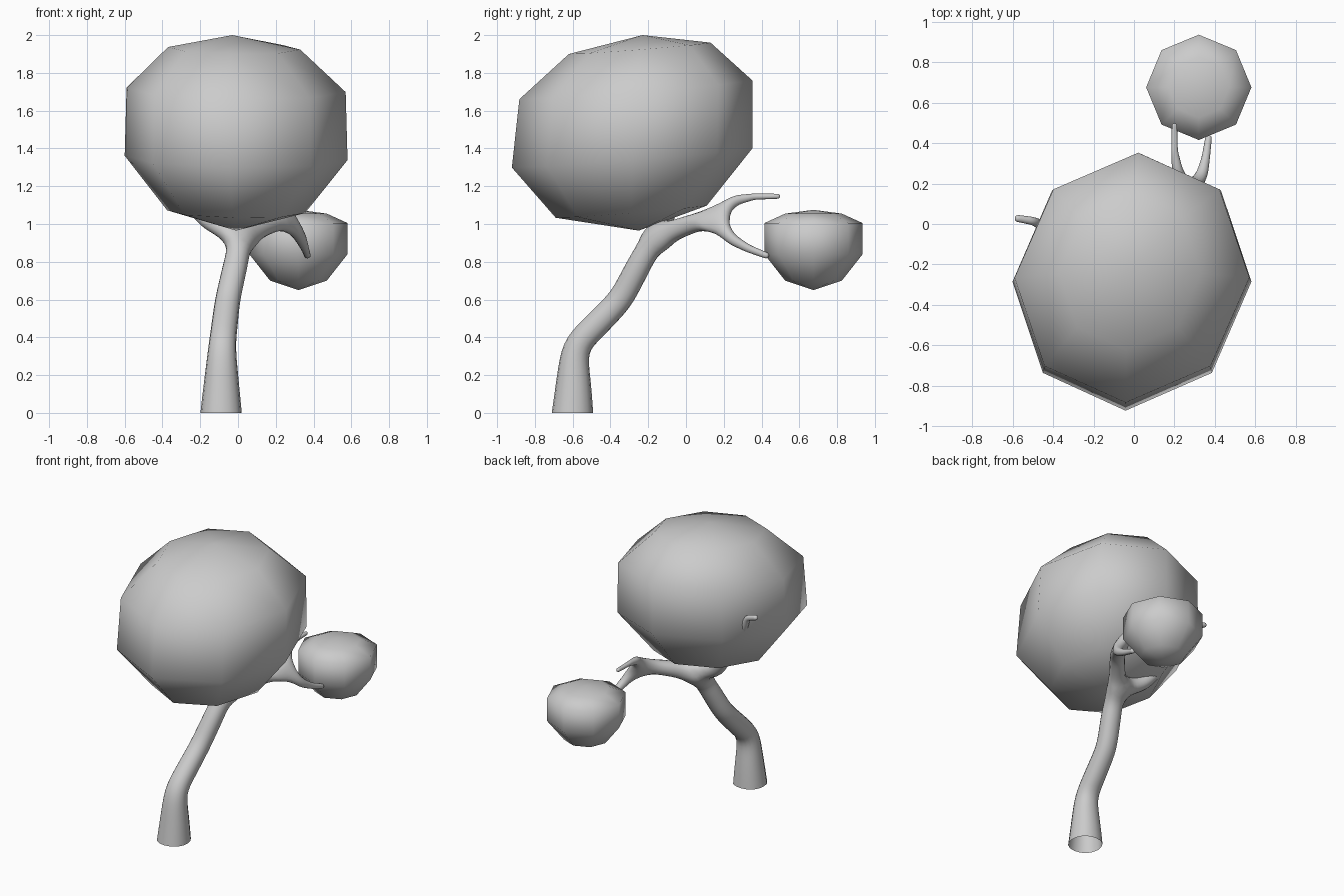
import bpy, bmesh, math
from mathutils import Vector

cube = bpy.data.objects.get("Cube")
if cube:
    bpy.data.objects.remove(cube, do_unlink=True)

grey = bpy.data.materials.new("plain_grey")
grey.use_nodes = True
COLOUR = (0.6, 0.6, 0.6, 1)
grey.diffuse_color = COLOUR
grey.node_tree.nodes["Principled BSDF"].inputs["Base Color"].default_value = COLOUR


def add_object(name, mesh):
    obj = bpy.data.objects.new(name, mesh)
    bpy.context.collection.objects.link(obj)
    return obj


def finish(mesh):
    mesh.materials.clear()
    mesh.materials.append(grey)
    mesh.shade_smooth()


def foliage(name, rings, top, bottom, tilt=(0, 0), skew=0.0):
    """Eight-sided clump: rings of (x, y, z, x radius, y radius) between two poles."""
    bm = bmesh.new()
    loops = []
    for cx, cy, cz, rx, ry in rings:
        loop = []
        for i in range(8):
            a = math.tau * i / 8
            dx, dy = rx * math.cos(a), ry * math.sin(a)
            loop.append(bm.verts.new((cx + dx + skew * dy, cy + dy,
                                      cz + tilt[0] * dx + tilt[1] * dy)))
        loops.append(loop)
    upper, lower = bm.verts.new(top), bm.verts.new(bottom)
    for i in range(8):
        j = (i + 1) % 8
        bm.faces.new((upper, loops[0][i], loops[0][j]))
        bm.faces.new((lower, loops[-1][j], loops[-1][i]))
        for a, b in zip(loops, loops[1:]):
            bm.faces.new((a[i], b[i], b[j], a[j]))
    bmesh.ops.recalc_face_normals(bm, faces=bm.faces)
    mesh = bpy.data.meshes.new(name)
    bm.to_mesh(mesh)
    bm.free()
    finish(mesh)
    return add_object(name, mesh)


# Foliage clumps
foliage("main_foliage", [
    (-0.02, -0.245, 1.93, 0.35, 0.375),
    (-0.01, -0.265, 1.71, 0.58, 0.617),
    (-0.01, -0.285, 1.35, 0.59, 0.637),
    (-0.01, -0.29, 1.065, 0.365, 0.40),
], (-0.03, -0.23, 2.0), (-0.01, -0.25, 0.965), tilt=(-0.02, 0.08), skew=0.05)

foliage("small_foliage", [
    (0.32, 0.675, 1.055, 0.15, 0.15),
    (0.32, 0.675, 1.005, 0.26, 0.26),
    (0.32, 0.675, 0.84, 0.26, 0.26),
    (0.32, 0.675, 0.70, 0.15, 0.15),
], (0.32, 0.675, 1.075), (0.32, 0.675, 0.65))

# Trunk and limbs: each point is (x, y, z, radius)
trunk = [(-0.09, -0.61, -0.2, 0.14), (-0.09, -0.6, 0.0, 0.12), (-0.085, -0.59, 0.35, 0.078),
         (-0.055, -0.345, 0.6, 0.072), (-0.01, -0.24, 0.8, 0.07), (0.02, -0.17, 0.93, 0.07)]
back_limb = [(0.14, 0.0, 0.99, 0.056), (0.27, 0.14, 1.04, 0.055)]
side_limb = [(-0.17, -0.11, 1.02, 0.05), (-0.4, -0.03, 1.32, 0.035),
             (-0.5, 0.015, 1.53, 0.022), (-0.59, 0.03, 1.56, 0.018)]
upper_twig = [(0.215, 0.26, 1.125, 0.03), (0.2, 0.36, 1.145, 0.018), (0.2, 0.5, 1.147, 0.014)]
lower_twig = [(0.335, 0.24, 0.92, 0.032), (0.355, 0.33, 0.87, 0.022), (0.37, 0.44, 0.828, 0.017)]

points, edges = [], []


def chain(path, parent=None):
    for p in path:
        points.append(p)
        if parent is not None:
            edges.append((parent, len(points) - 1))
        parent = len(points) - 1
    return parent


crown = chain(trunk)
fork = chain(back_limb, crown)
chain(side_limb, crown)
chain(upper_twig, fork)
chain(lower_twig, fork)

mesh = bpy.data.meshes.new("trunk_skeleton")
mesh.from_pydata([p[:3] for p in points], edges, [])
wood = add_object("trunk_and_branches", mesh)
skin = wood.modifiers.new("skin", 'SKIN')
skin.branch_smoothing = 0.3
for item, p in zip(mesh.skin_vertices[0].data, points):
    item.radius = (p[3], p[3])
subd = wood.modifiers.new("round", 'SUBSURF')
subd.levels = subd.render_levels = 2

# Bake the limbs and cut the trunk open at the ground
bpy.context.view_layer.update()
graph = bpy.context.evaluated_depsgraph_get()
solid = bpy.data.meshes.new_from_object(wood.evaluated_get(graph))
wood.modifiers.clear()
wood.data = solid
bm = bmesh.new()
bm.from_mesh(solid)
bmesh.ops.bisect_plane(bm, geom=bm.verts[:] + bm.edges[:] + bm.faces[:],
                       plane_co=Vector(), plane_no=Vector((0, 0, 1)), clear_inner=True)
bm.to_mesh(solid)
bm.free()
finish(solid)
